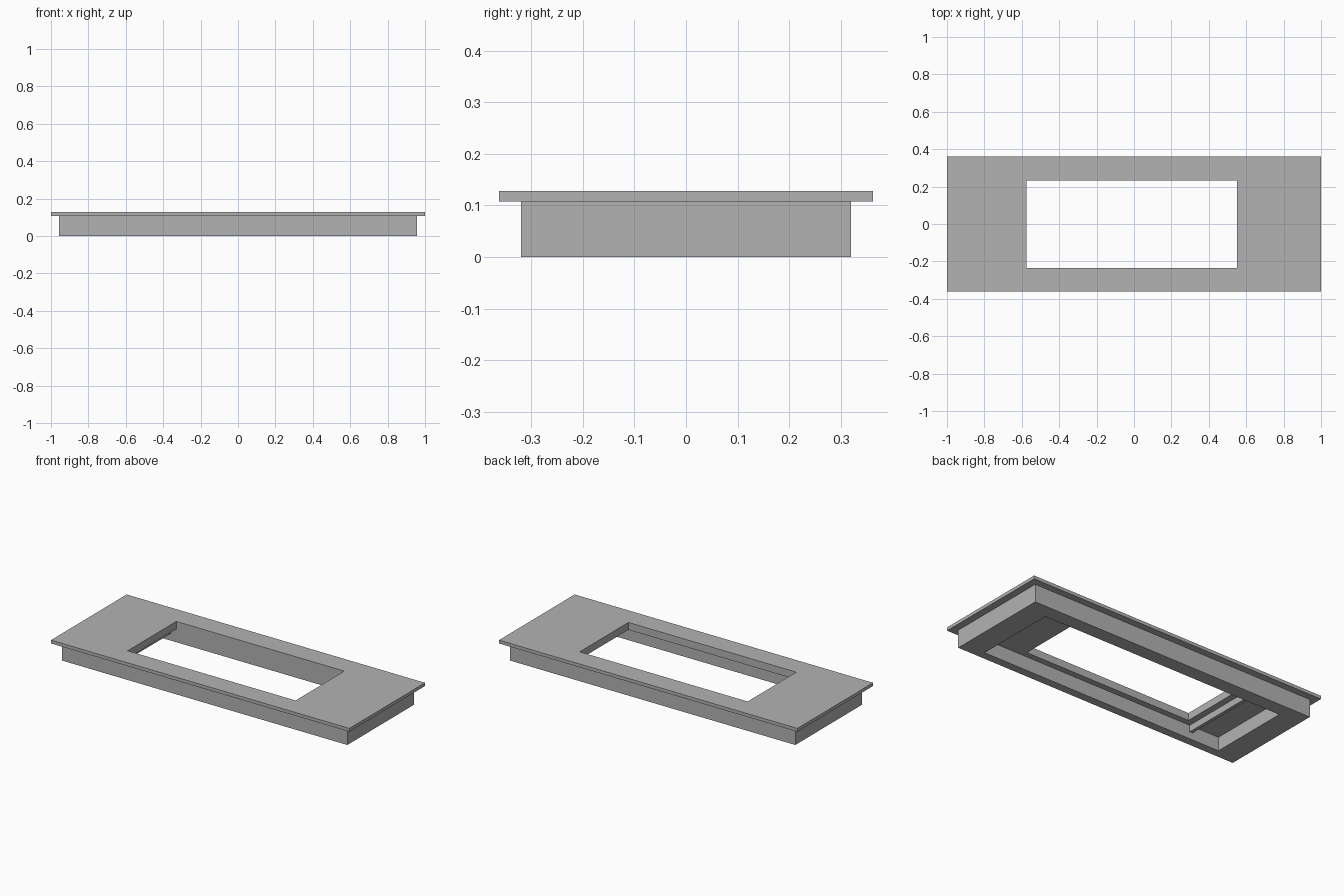
import bpy
import bmesh

cube = bpy.data.objects.get("Cube")
if cube:
    bpy.data.objects.remove(cube, do_unlink=True)

grey = bpy.data.materials.new("mid_grey")
grey.use_nodes = True
colour = (0.45, 0.45, 0.45, 1)
grey.diffuse_color = colour
grey.node_tree.nodes["Principled BSDF"].inputs["Base Color"].default_value = colour


def finish(name, bm):
    bmesh.ops.recalc_face_normals(bm, faces=bm.faces)
    mesh = bpy.data.meshes.new(name)
    bm.to_mesh(mesh)
    bm.free()
    mesh.materials.append(grey)
    obj = bpy.data.objects.new(name, mesh)
    bpy.context.collection.objects.link(obj)
    return obj


def rectangle_shell(name, outlines):
    """Join a closed cycle of (rectangle, height) outlines into one shell."""
    bm = bmesh.new()
    loops = []
    for (x0, x1, y0, y1), z in outlines:
        corners = ((x0, y0), (x1, y0), (x1, y1), (x0, y1))
        loops.append([bm.verts.new((x, y, z)) for x, y in corners])
    for a, b in zip(loops, loops[1:] + loops[:1]):
        for i in range(4):
            j = (i + 1) % 4
            bm.faces.new((a[i], a[j], b[j], b[i]))
    return finish(name, bm)


def box(name, lo, hi):
    bm = bmesh.new()
    bmesh.ops.create_cube(bm, size=1)
    for v in bm.verts:
        v.co = [hi[k] if v.co[k] > 0 else lo[k] for k in range(3)]
    return finish(name, bm)


# Plan outlines and heights
plate = (-1, 1, -0.362, 0.362)
body = (-0.957, 0.957, -0.32, 0.32)
opening = (-0.576, 0.55, -0.234, 0.232)
pocket = (-0.815, 0.815, -0.27, 0.235)
top, plate_base, ceiling = 0.128, 0.108, 0.083

# Flanged frame with a stepped opening and a recess underneath
rectangle_shell("flanged_frame", [
    (body, 0), (body, plate_base),
    (plate, plate_base), (plate, top),
    (opening, top), (opening, ceiling),
    (pocket, ceiling), (pocket, 0),
])

# Rib hanging from the recess ceiling beside the opening
box("underside_rib", (-0.635, pocket[2], 0.043), (-0.615, pocket[3], ceiling))
